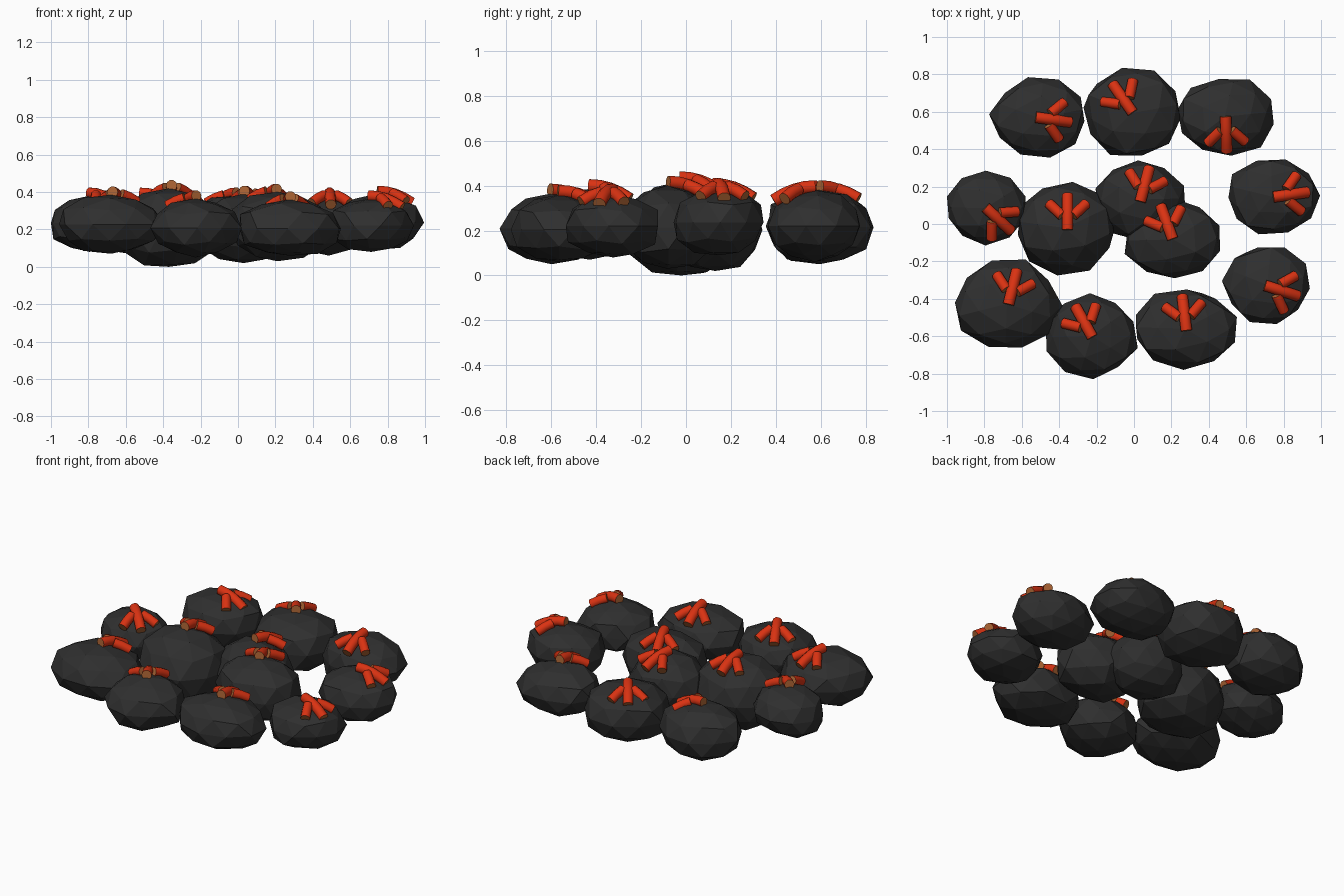
import bpy
import bmesh
import math
import random
from mathutils import Vector

if "Cube" in bpy.data.objects:
    bpy.data.objects.remove(bpy.data.objects["Cube"], do_unlink=True)


def make_material(name, color):
    material = bpy.data.materials.new(name)
    material.use_nodes = True
    material.diffuse_color = (*color, 1)
    shader = material.node_tree.nodes["Principled BSDF"]
    shader.inputs["Base Color"].default_value = (*color, 1)
    shader.inputs["Roughness"].default_value = 0.9
    return material


charcoal = make_material("charcoal stone", (0.028, 0.028, 0.028))
red = make_material("orange red", (0.7, 0.032, 0.006))
brown = make_material("ochre brown", (0.42, 0.13, 0.035))


def finish(name, bm, materials):
    mesh = bpy.data.meshes.new(name)
    bm.normal_update()
    bm.to_mesh(mesh)
    bm.free()
    for material in materials:
        mesh.materials.append(material)
    obj = bpy.data.objects.new(name, mesh)
    bpy.context.scene.collection.objects.link(obj)
    return obj


def add_boulder(name, low, high, rng):
    """Irregular faceted stone fitted between two opposite corners."""
    bm = bmesh.new()
    bmesh.ops.create_icosphere(bm, subdivisions=2, radius=1)
    spin = rng.uniform(0, math.tau)
    cos, sin = math.cos(spin), math.sin(spin)
    for v in bm.verts:
        x, y, z = v.co * rng.uniform(0.94, 1.06)
        z = math.copysign(abs(z) ** 0.88, z)
        v.co = (x * cos - y * sin, x * sin + y * cos, z)
    for axis in range(3):
        values = [v.co[axis] for v in bm.verts]
        base, size = min(values), max(values) - min(values)
        for v in bm.verts:
            part = (v.co[axis] - base) / size
            v.co[axis] = low[axis] + part * (high[axis] - low[axis])
    finish(name, bm, [charcoal])


def add_tube(bm, points, radius, sides=10):
    """Bent tube with brown end caps."""
    rings = []
    for i, point in enumerate(points):
        ahead = points[min(i + 1, len(points) - 1)] - points[max(i - 1, 0)]
        across = ahead.cross(Vector((0, 0, 1))).normalized()
        up = across.cross(ahead).normalized()
        ring = []
        for k in range(sides):
            a = math.tau * k / sides
            offset = across * math.cos(a) + up * math.sin(a)
            ring.append(bm.verts.new(point + offset * radius))
        rings.append(ring)
    for first, second in zip(rings, rings[1:]):
        for k in range(sides):
            n = (k + 1) % sides
            bm.faces.new((first[k], first[n], second[n], second[k]))
    for cap in (rings[0], rings[-1]):
        bm.faces.new(cap).material_index = 1


def add_fork(name, top, degrees):
    """Stem with two side prongs, drooping over the stone."""
    angle = math.radians(degrees)
    forward = Vector((math.cos(angle), math.sin(angle), 0))
    left = Vector((-forward.y, forward.x, 0))

    def place(ahead, side):
        drop = 1.9 * (ahead ** 2 + side ** 2)
        return top + forward * ahead + left * side - Vector((0, 0, drop))

    def path(start, end, steps):
        return [place(*start.lerp(end, i / steps)) for i in range(steps + 1)]

    bm = bmesh.new()
    add_tube(bm, path(Vector((-0.005, 0)), Vector((0.18, 0)), 4), 0.03)
    for side in (-1, 1):
        start, end = Vector((0.07, side * 0.03)), Vector((0.135, side * 0.1))
        add_tube(bm, path(start, end, 2), 0.028)
    bmesh.ops.recalc_face_normals(bm, faces=bm.faces)
    obj = finish(name, bm, [red, brown])
    for face in obj.data.polygons:
        face.use_smooth = face.material_index == 0


# Each stone: centre x, y, half width, half depth, bottom, top, fork heading
stones = {
    "back_right": (-.52, .57, .255, .215, .06, .38, -8),
    "back_middle": (-.01, .6, .26, .235, .05, .38, 125),
    "back_left": (.49, .57, .257, .205, .06, .38, -88),
    "left_rear": (.75, .145, .245, .2, .09, .39, 8),
    "left_front": (.705, -.33, .235, .205, .08, .365, -18),
    "front_left": (.28, -.565, .27, .215, .06, .36, 97),
    "front_middle": (-.225, -.6, .245, .23, .05, .365, 119),
    "front_right": (-.67, -.425, .287, .235, .07, .385, 76),
    "right_side": (-.79, .085, .21, .2, .08, .38, -43),
    "inner_right": (-.355, -.025, .265, .25, 0, .42, 90),
    "inner_rear": (.035, .125, .24, .215, .02, .39, 75),
    "inner_left": (.205, -.075, .255, .215, .03, .4, 110),
}
rng = random.Random(4)
for name, (x, y, w, d, bottom, top, heading) in stones.items():
    add_boulder("boulder_" + name, (x - w, y - d, bottom), (x + w, y + d, top), rng)
    add_fork("fork_" + name, Vector((x, y, top + 0.015)), heading)
